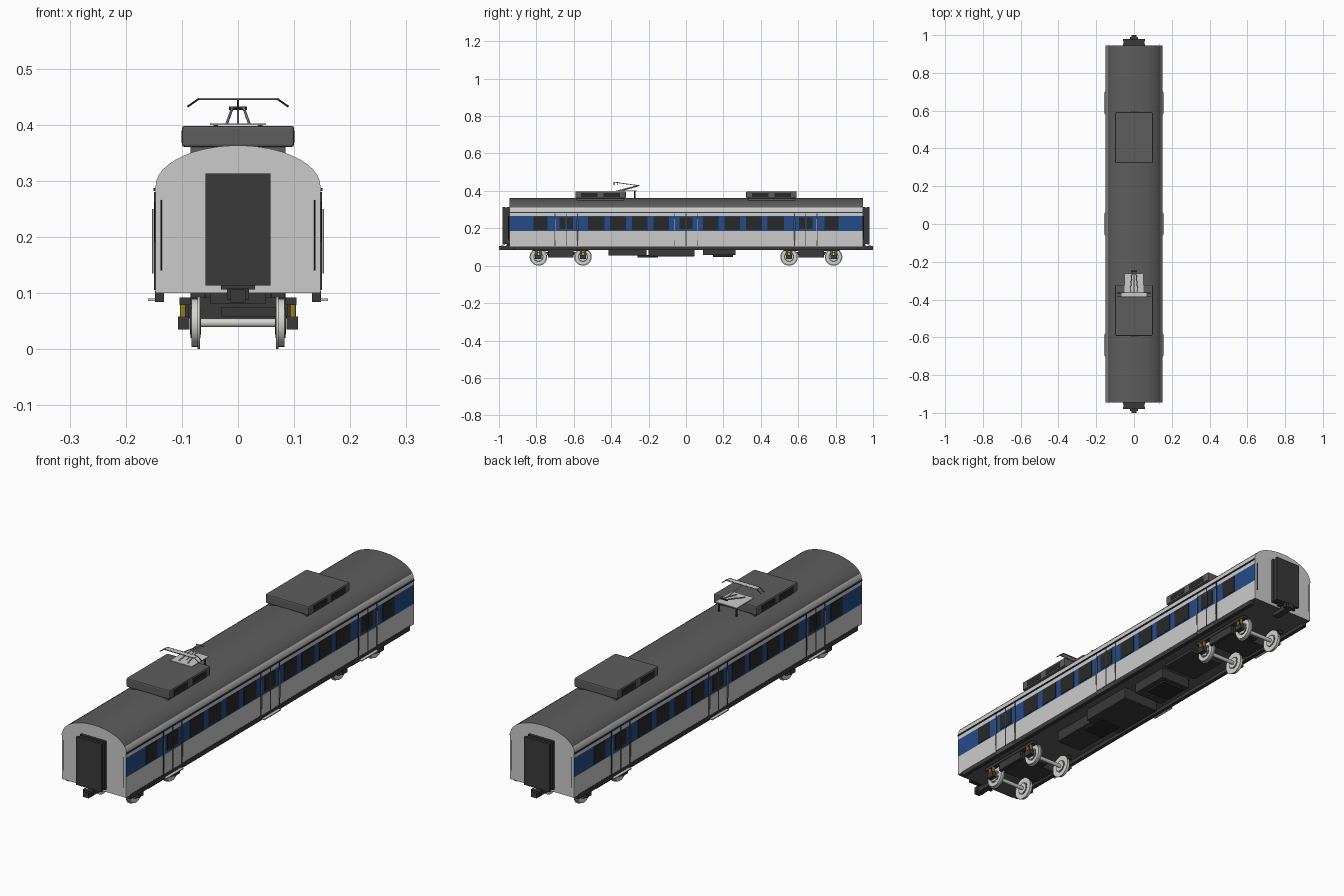
import bpy, bmesh
from math import cos, sin, pi
from mathutils import Matrix, Vector

if "Cube" in bpy.data.objects:
    bpy.data.objects.remove(bpy.data.objects["Cube"])


def material(name, r, g, b):
    m = bpy.data.materials.new(name)
    m.use_nodes = True
    m.diffuse_color = (r, g, b, 1)
    m.node_tree.nodes["Principled BSDF"].inputs["Base Color"].default_value = (r, g, b, 1)
    return m


silver = material("body silver", .6, .6, .6)
roof_grey = material("roof grey", .11, .11, .11)
blue = material("band blue", .02, .07, .25)
glass = material("window glass", .022, .022, .022)
dark = material("dark equipment", .042, .042, .042)
steel = material("wheel steel", .65, .65, .63)
yellow = material("spring yellow", .6, .38, .02)


def finish(name, bm, mats, smooth=False):
    bmesh.ops.recalc_face_normals(bm, faces=bm.faces)
    mesh = bpy.data.meshes.new(name)
    bm.to_mesh(mesh)
    bm.free()
    for m in mats:
        mesh.materials.append(m)
    ob = bpy.data.objects.new(name, mesh)
    bpy.context.collection.objects.link(ob)
    if smooth:
        bpy.ops.object.select_all(action="DESELECT")
        ob.select_set(True)
        bpy.context.view_layer.objects.active = ob
        bpy.ops.object.shade_smooth_by_angle()
    return ob


def boxes(name, mat, spans, bevel=0):
    """Boxes given as (x range, y range, z range)."""
    bm = bmesh.new()
    for span in spans:
        mid = Vector([(a + b) / 2 for a, b in span])
        size = [abs(b - a) for a, b in span]
        bmesh.ops.create_cube(bm, size=1, matrix=Matrix.Translation(mid) @ Matrix.Diagonal((*size, 1)))
    ob = finish(name, bm, [mat])
    if bevel:
        mod = ob.modifiers.new("soft edges", "BEVEL")
        mod.width, mod.segments = bevel, 2
    return ob


def both(a, b):
    """The same x range on the left and the right."""
    return [(a, b), (-b, -a)]


def rods(name, mat, paths, radius, sides=8):
    """Round bars between neighbouring points of each path."""
    bm = bmesh.new()
    for path in paths:
        for a, b in zip(path, path[1:]):
            a, b = Vector(a), Vector(b)
            turn = (b - a).to_track_quat("Z", "Y").to_matrix().to_4x4()
            bmesh.ops.create_cone(bm, cap_ends=True, segments=sides, radius1=radius, radius2=radius,
                                  depth=(b - a).length, matrix=Matrix.Translation((a + b) / 2) @ turn)
    return finish(name, bm, [mat], True)


# Body shell: upright sides and an elliptical roof
HALF, END = .147, .945
arc = [(HALF * cos(k * pi / 22), .29 + .073 * sin(k * pi / 22)) for k in range(23)]
profile = [(HALF, .1), (HALF, .185), (HALF, .265)] + arc + [(-HALF, .265), (-HALF, .185), (-HALF, .1)]
bm = bmesh.new()
rings = [[bm.verts.new((x, y, z)) for x, z in profile] for y in (-END, END)]
for i in range(len(profile)):
    j = (i + 1) % len(profile)
    f = bm.faces.new((rings[0][i], rings[0][j], rings[1][j], rings[1][i]))
    z = f.calc_center_median().z
    f.material_index = 1 if z > .31 or z < .11 else 2 if .19 < z < .26 else 0
for ring in rings:
    bm.faces.new(ring)
finish("body_shell", bm, [silver, roof_grey, blue], True)

# Rain gutters and underframe sills
boxes("rain_gutters", dark, [(x, (-END, END), (.282, .287)) for x in both(.146, .151)])
boxes("side_sills", dark, [(x, (-.92, .92), (.084, .104)) for x in both(.132, .148)])

# Windows between the doors and near the ends
half_windows = [(-.815, -.74), (-.525, -.435), (-.405, -.322), (-.29, -.207), (-.175, -.092)]
window_rows = half_windows + [(-b, -a) for a, b in half_windows]
boxes("side_windows", glass, [(x, y, (.19, .262)) for x in both(.146, .149) for y in window_rows])

# Sliding doors with dark joints, blue band, windows, rails and steps
doors = [-.64, 0, .64]
wide = .06
boxes("door_joints", dark, [(x, (d + e - .002, d + e + .002), (.105, .28))
                            for x in both(.146, .1495) for d in doors for e in (-wide, 0, wide)])
boxes("door_leaves", silver, [(x, sorted((d + s * .003, d + s * .057)), z) for x in both(.146, .149)
                              for d in doors for s in (-1, 1) for z in ((.105, .185), (.265, .28))])
boxes("door_windows", glass, [(x, sorted((d + s * .004, d + s * .035)), (.195, .258))
                              for x in both(.146, .149) for d in doors for s in (-1, 1)])
rods("door_rails", silver, [[(s * .152, d + e, .135), (s * .152, d + e, .25)]
                            for s in (-1, 1) for d in doors for e in (-wide, wide)], .0017)
boxes("door_steps", silver, [(x, (d - .055, d + .055), (.086, .09))
                             for x in both(.135, .16) for d in doors])

# End equipment: gangway bellows, couplers and grab rails
for s, end in ((-1, "front"), (1, "back")):
    layers = []
    for k in range(3):
        inset = .003 * (k % 2)
        near = END + .012 * k
        layers.append(((-.058 + inset, .058 - inset), sorted((s * near, s * (near + .011))),
                       (.113 + inset, .313 - inset)))
    layers.append(((-.054, .054), sorted((s * END, s * .978)), (.117, .309)))
    boxes(end + "_gangway", dark, layers)
    boxes(end + "_coupler", dark, [((-.013, .013), sorted((s * .9, s)), (.083, .106)),
                                   ((-.03, .03), sorted((s * .945, s * .96)), (.106, .113)),
                                   ((-.02, .02), sorted((s * .975, s * .99)), (.088, .108))])
    rods(end + "_grab_rails", dark, [[(x, s * .949, .14), (x, s * .949, .266)]
                                     for x in (-.137, .137)], .0015)

# Roof cooling units with side grilles
for s, end in ((-1, "front"), (1, "back")):
    y = sorted((s * .322, s * .592))
    boxes(end + "_cooling_unit", roof_grey, [((-.1, .1), y, (.36, .398))], .005)
    boxes(end + "_cooling_base", roof_grey, [((-.085, .085), (y[0] + .01, y[1] - .01), (.34, .362))])
    boxes(end + "_cooling_grilles", glass, [(x, (s * .457 + e - .045, s * .457 + e + .045), (.367, .39))
                                            for x in both(.098, .101) for e in (-.06, .06)])

# Pantograph
boxes("pantograph_base", silver, [((-.05, .05), (-.375, -.262), (.399, .402))])
rods("pantograph_feet", dark, [[(x, -.275, .355), (x, -.275, .4)] for x in (-.04, .04)], .004)
rods("pantograph_lower_arms", silver, [[(s * .02, -.36, .402), (s * .01, -.25, .43)] for s in (-1, 1)], .0025)
rods("pantograph_upper_arm", silver, [[(0, -.25, .428), (0, -.375, .445)],
                                      [(0, -.34, .402), (0, -.255, .426)]], .002)
rods("pantograph_knee", dark, [[(-.016, -.25, .429), (.016, -.25, .429)]], .003)
rods("pantograph_head", dark, [[(-.09, y, .432), (-.07, y, .446), (.07, y, .446), (.09, y, .432)]
                               for y in (-.385, -.365)], .0017)
boxes("pantograph_contact_strip", silver, [((-.07, .07), (-.388, -.362), (.445, .447))])

# Bogies: wheels, axles, frames, axle boxes and springs
for s, end in ((-1, "front"), (1, "back")):
    mid = s * .67
    axles = (mid - .119, mid + .119)
    wheel_lines = [(t, y) for t in (-1, 1) for y in axles]
    rods(end + "_wheel_treads", steel, [[(t * .07, y, .047), (t * .083, y, .047)]
                                        for t, y in wheel_lines], .043, 32)
    rods(end + "_wheel_flanges", steel, [[(t * .068, y, .047), (t * .072, y, .047)]
                                         for t, y in wheel_lines], .047, 32)
    rods(end + "_wheel_discs", roof_grey, [[(t * .067, y, .047), (t * .0845, y, .047)]
                                           for t, y in wheel_lines], .027, 24)
    rods(end + "_wheel_hubs", steel, [[(t * .066, y, .047), (t * .0855, y, .047)]
                                      for t, y in wheel_lines], .021, 24)
    rods(end + "_axles", steel, [[(-.07, y, .047), (.07, y, .047)] for y in axles], .008, 16)
    boxes(end + "_axle_boxes", dark, [(x, (y - .017, y + .017), (.035, .058))
                                      for x in both(.086, .107) for y in axles])
    rods(end + "_springs", yellow, [[(t * .098, y + e, .057), (t * .098, y + e, .081)]
                                    for t, y in wheel_lines for e in (-.011, .011)], .006, 10)
    boxes(end + "_bogie_frame", dark,
          [(x, (mid - .15, mid + .15), (.079, .092)) for x in both(.085, .104)]
          + [(x, (mid - .068, mid + .068), (.045, .08)) for x in both(.087, .102)]
          + [((-.1, .1), (mid - .055, mid + .055), (.055, .092))]
          + [((-.03, .07), (y - .03, y + .03), (.058, .074)) for y in (mid - .05, mid + .05)]
          + [((-.05, .05), (mid - .06, mid + .06), (.08, .101))])

# Underfloor equipment cases
boxes("underfloor_cases", dark, [((-.085, .085), (-.2, .045), (.05, .101)),
                                 ((-.06, .06), (-.415, -.21), (.055, .101)),
                                 ((-.07, .07), (.09, .265), (.056, .101)),
                                 ((-.08, .08), (.29, .46), (.088, .101))], .003)
boxes("underfloor_trays", glass, [((-.05, .05), (-.26, -.15), (.045, .056)),
                                  ((-.05, .05), (.145, .25), (.047, .057))])
